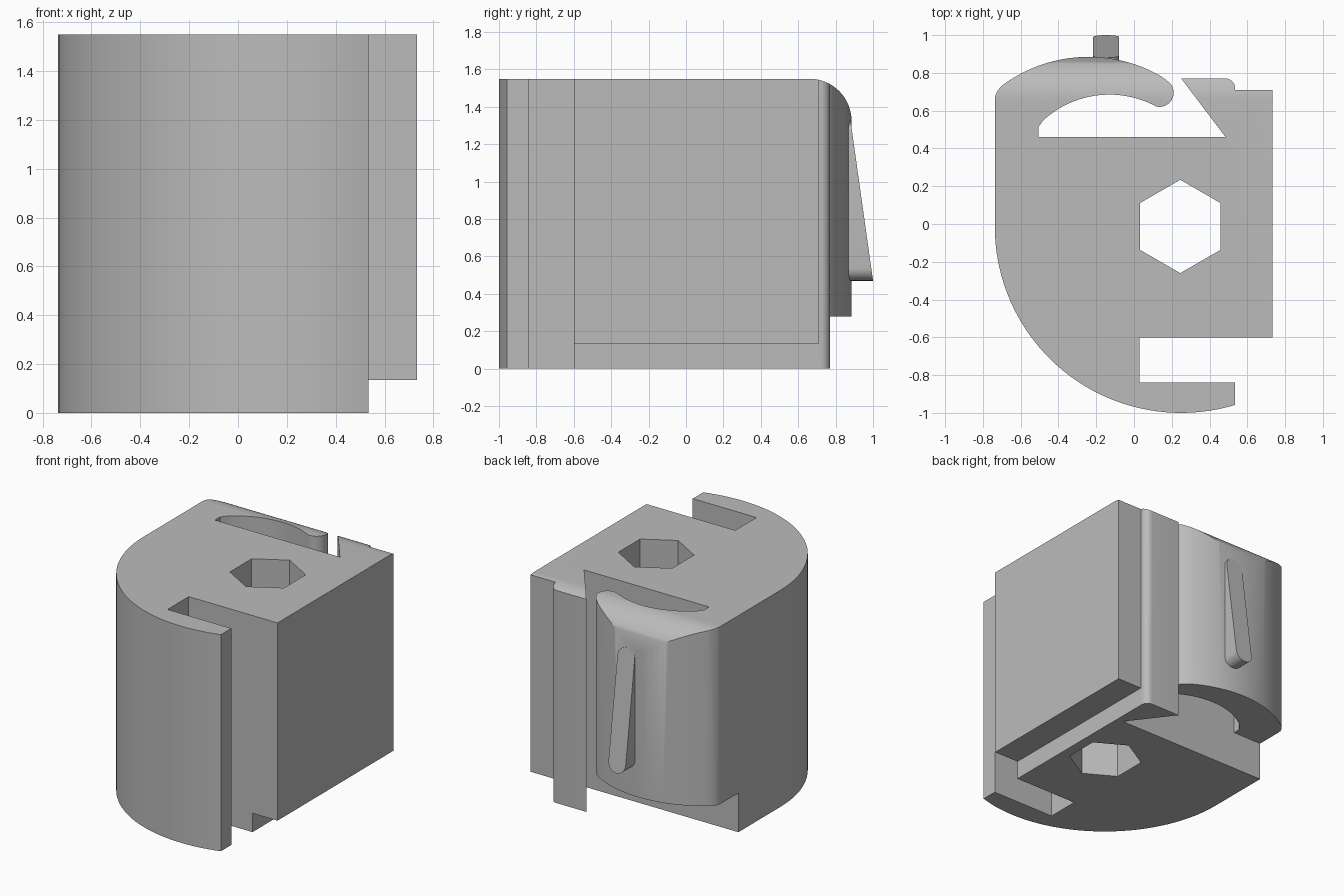
import bpy, bmesh
from math import sin, cos, radians
from mathutils import Vector

cube = bpy.data.objects.get("Cube")
if cube:
    bpy.data.objects.remove(cube, do_unlink=True)

grey = bpy.data.materials.new("plain_grey")
grey.use_nodes = True
colour = (0.5, 0.5, 0.5, 1)
grey.diffuse_color = colour
grey.node_tree.nodes["Principled BSDF"].inputs["Base Color"].default_value = colour

HEIGHT = 1.55
BACK_WALL = 0.46


def arc(cx, cy, r, start, end, n):
    """Points along an arc, angles in degrees."""
    angles = [radians(start + (end - start) * i / n) for i in range(n + 1)]
    return [(cx + r * cos(a), cy + r * sin(a)) for a in angles]


def prism(name, outline, low, high, axis="z"):
    """Extrude a closed outline along the given axis."""
    place = {"x": lambda a, b, t: (t, a, b),
             "y": lambda a, b, t: (a, t, b),
             "z": lambda a, b, t: (a, b, t)}[axis]
    bm = bmesh.new()
    face = bm.faces.new([bm.verts.new(place(a, b, low)) for a, b in outline])
    grown = bmesh.ops.extrude_face_region(bm, geom=[face])
    shift = Vector(place(0, 0, high - low))
    bmesh.ops.translate(bm, vec=shift,
                        verts=[g for g in grown["geom"] if isinstance(g, bmesh.types.BMVert)])
    bmesh.ops.recalc_face_normals(bm, faces=bm.faces[:])
    mesh = bpy.data.meshes.new(name)
    bm.to_mesh(mesh)
    bm.free()
    mesh.materials.append(grey)
    obj = bpy.data.objects.new(name, mesh)
    bpy.context.collection.objects.link(obj)
    return obj


def box(x0, x1, y0, y1):
    return [(x0, y0), (x1, y0), (x1, y1), (x0, y1)]


def activate(obj):
    bpy.ops.object.select_all(action="DESELECT")
    obj.select_set(True)
    bpy.context.view_layer.objects.active = obj


def cut(obj, cutter):
    """Subtract the cutter, then discard it."""
    cutter.hide_render = True
    mod = obj.modifiers.new("cut", "BOOLEAN")
    mod.operation = "DIFFERENCE"
    mod.solver = "EXACT"
    mod.object = cutter
    activate(obj)
    bpy.ops.object.modifier_apply(modifier=mod.name)
    bpy.data.objects.remove(cutter, do_unlink=True)


def smooth(obj):
    activate(obj)
    bpy.ops.object.shade_smooth_by_angle(angle=radians(30))


# Body outline: round front, front slot, side slab, hook, then the spring arm
outline = arc(0.25, -0.013, 0.987, 180, 286.8, 40)
outline += [(0.535, -0.84), (0.03, -0.84), (0.03, -0.6), (0.733, -0.6),
            (0.733, 0.71), (0.535, 0.71)]
outline += arc(0.485, 0.72, 0.05, 10, 90, 6)
outline += [(0.25, 0.77), (0.485, BACK_WALL), (-0.505, BACK_WALL), (-0.505, 0.515)]
outline += arc(-0.13, 0.165, 0.52, 132.3, 63.4, 20)
outline += arc(0.135, 0.695, 0.075, -116.6, 57, 14)[1:]
outline += arc(-0.24, 0.117, 0.768, 57, 127, 24)[1:]
outline += [(-0.722, 0.705), (-0.734, 0.68), (-0.737, 0.655)]
body = prism("body", outline, 0, HEIGHT)

# Hexagonal through hole
cut(body, prism("hex_cutter", arc(0.245, -0.013, 0.247, 30, 330, 5), -0.2, 1.8))
# Clearance below the spring arm
cut(body, prism("arm_cutter", box(-1, 0.235, BACK_WALL, 1.2), -0.2, 0.28))
# Step under the side slab
cut(body, prism("slab_cutter", box(0.535, 1, -0.7, 0.9), -0.2, 0.135))
# Rounded top back edge
edge = arc(0.66, 1.325, 0.225, 90, 0, 16) + [(1.2, 1.325), (1.2, 1.8), (0.66, 1.8)]
cut(body, prism("edge_cutter", edge, -1, 1, "x"))
smooth(body)

# Release tab: rounded strip whose outer face slopes out toward the bottom
X, R, LOW, TOP = -0.148, 0.068, 0.47, 1.325
strip = arc(X, LOW + R, R, 180, 360, 14) + arc(X, TOP - R, R, 0, 180, 14)
tab = prism("release_tab", strip, 0.8, 1.0, "y")
for v in tab.data.vertices:
    if v.co.y > 0.9:
        v.co.y = 1.0 - 0.12 * (v.co.z - LOW) / (TOP - LOW)
smooth(tab)
